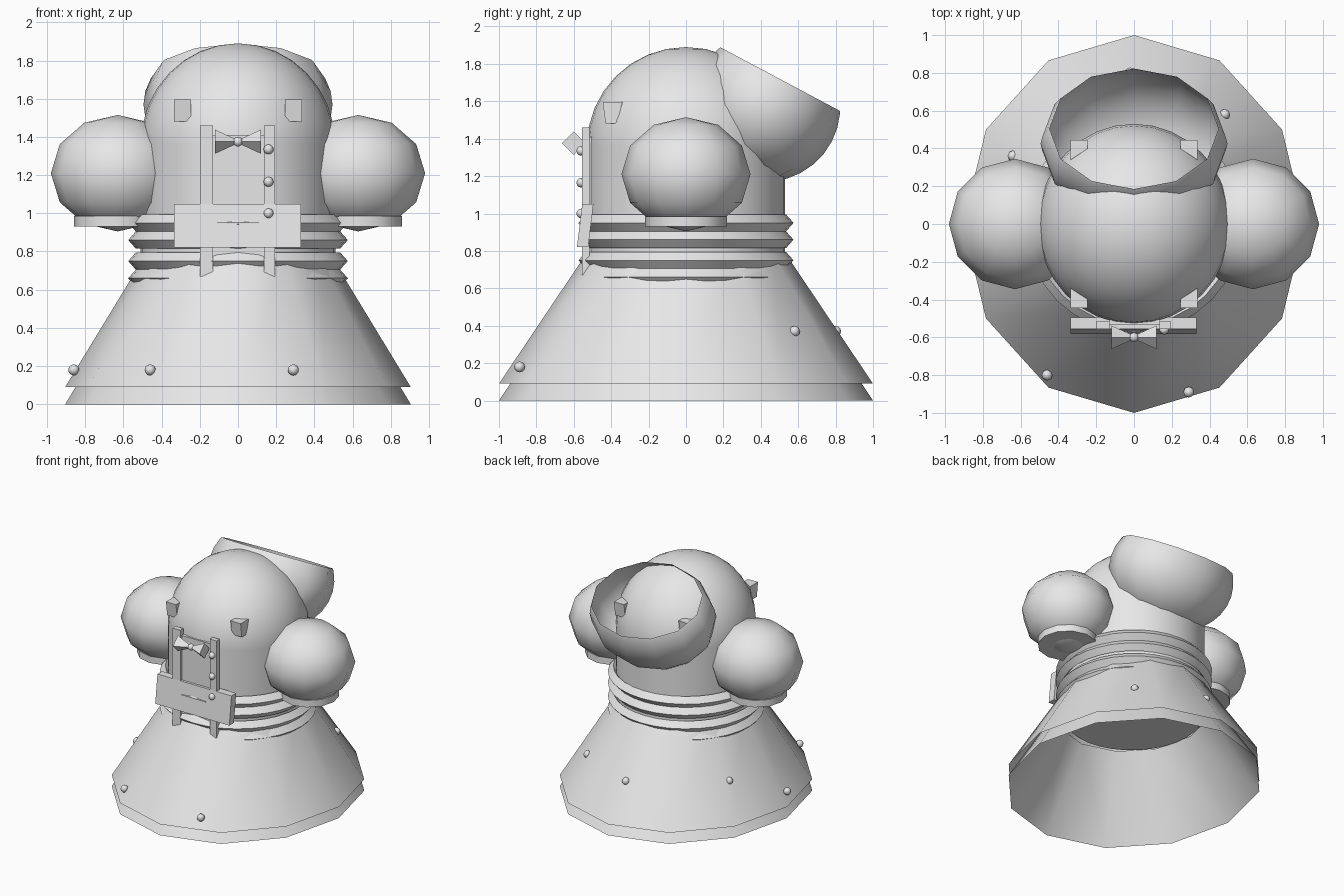
import bpy, bmesh, math
from mathutils import Matrix, Vector

if "Cube" in bpy.data.objects:
    bpy.data.objects.remove(bpy.data.objects["Cube"])

grey = bpy.data.materials.new("plain grey")
grey.use_nodes = True
grey.diffuse_color = (0.8, 0.8, 0.8, 1)
grey.node_tree.nodes["Principled BSDF"].inputs["Base Color"].default_value = (0.8, 0.8, 0.8, 1)


def finish(name, bm, smooth=None):
    """Turn a bmesh into a named object, optionally smooth below an angle."""
    bmesh.ops.recalc_face_normals(bm, faces=bm.faces)
    mesh = bpy.data.meshes.new(name)
    bm.to_mesh(mesh)
    bm.free()
    mesh.materials.append(grey)
    ob = bpy.data.objects.new(name, mesh)
    bpy.context.collection.objects.link(ob)
    if smooth:
        bpy.ops.object.select_all(action='DESELECT')
        ob.select_set(True)
        bpy.context.view_layer.objects.active = ob
        bpy.ops.object.shade_smooth_by_angle(angle=math.radians(smooth))
    return ob


def lathe(name, profile, segments, scale=(1, 1), smooth=40, closed=False, caps=()):
    """Revolve (radius, z) points about z; caps lists profile indices to fill."""
    bm = bmesh.new()
    rings = []
    for r, z in profile:
        angles = [math.tau * i / segments for i in range(segments)]
        rings.append([bm.verts.new((r * scale[0] * math.cos(a), r * scale[1] * math.sin(a), z))
                      for a in angles])
    pairs = list(zip(rings, rings[1:])) + ([(rings[-1], rings[0])] if closed else [])
    for low, high in pairs:
        for i in range(segments):
            j = (i + 1) % segments
            bm.faces.new((low[i], low[j], high[j], high[i]))
    for c in caps:
        bm.faces.new(rings[c])
    return finish(name, bm, smooth)


def ball(name, centre, radii, segments=8, rings=6, smooth=80):
    bm = bmesh.new()
    bmesh.ops.create_uvsphere(bm, u_segments=segments, v_segments=rings, radius=1,
                              matrix=Matrix.Translation(centre) @ Matrix.Diagonal((*radii, 1)))
    return finish(name, bm, smooth)


def box(name, xs, ys, zs, tilt=0):
    """Box from ranges; tilt shears the bottom towards the front."""
    bm = bmesh.new()
    bmesh.ops.create_cube(bm, size=1)
    for v in bm.verts:
        x, y, z = (r[int(c > 0)] for r, c in zip((xs, ys, zs), v.co))
        v.co = (x, y - (tilt if z == zs[0] else 0), z)
    return finish(name, bm)


# Flared skirt: outer cone over a slightly lower inner cone
skirt_scale = (0.905, 1)
lathe("skirt_lining", [(1, 0), (0.6, 0.6)], 12, skirt_scale)
lathe("skirt", [(1, 0.09), (0.55, 0.76)], 12, skirt_scale)

# Neck column and domed head
lathe("neck", [(0.52, 0.58), (0.52, 1.36)], 32, (0.98, 1.02), caps=(0, 1))
ball("head_dome", (0, 0, 1.36), (0.51, 0.53, 0.53), 32, 16)

# Stacked collar rings with a diamond section
for n, z in enumerate((0.95, 0.86, 0.75, 0.66)):
    lathe(f"collar_ring_{n + 1}", [(0.575, z), (0.535, z + 0.045), (0.495, z), (0.535, z - 0.045)],
          32, smooth=30, closed=True)

# Ears with a round pad beneath each
for side, s in (("left", 1), ("right", -1)):
    ball(f"{side}_ear", (0.63 * s, 0, 1.21), (0.35, 0.345, 0.305), 12, 6)
    pad = lathe(f"{side}_ear_pad", [(0.22, 0.93), (0.22, 0.985)], 12, caps=(0, 1))
    pad.location.x = 0.64 * s

# Open hood: sphere cut by a plane that leans backwards
bm = bmesh.new()
bmesh.ops.create_uvsphere(bm, u_segments=12, v_segments=16, radius=1)
bmesh.ops.bisect_plane(bm, geom=bm.verts[:] + bm.edges[:] + bm.faces[:],
                       plane_co=(0, 0, 0.42), plane_no=(0, 0, 1), clear_outer=True)
hood_frame = (Matrix.Translation((0, 0.425, 1.57))
              @ Matrix.Rotation(math.radians(-28), 4, 'X')
              @ Matrix.Diagonal((0.495, 0.4, 0.4, 1)))
bm.transform(hood_frame)
finish("hood", bm, 80)

# Wedge eyes, with a matching pair at the back of the head
for face, f in (("front", 1), ("back", -1)):
    for side, s in (("left", 1), ("right", -1)):
        bm = bmesh.new()
        bmesh.ops.create_cube(bm, size=1)
        for v in bm.verts:
            outer, back, top = (c > 0 for c in v.co)
            y = -0.445 if top else -0.43
            if back:
                y = (-0.34 if top else -0.37) if outer else -0.4
            v.co = ((0.335 if outer else 0.245) * s, y * f, 1.595 if top else 1.48)
        finish(f"{face}_{side}_eye", bm)

# Front panel: backing sheet, two braces, cross plate and slits
box("panel_sheet", (-0.13, 0.135), (-0.535, -0.5), (0.68, 1.41))
box("right_brace", (-0.2, -0.13), (-0.555, -0.515), (0.67, 1.46))
box("left_brace", (0.135, 0.195), (-0.555, -0.515), (0.67, 1.46))
box("cross_plate", (-0.335, 0.33), (-0.555, -0.495), (0.82, 1.05), tilt=0.028)
box("upper_slit", (-0.11, 0.11), (-0.575, -0.56), (0.945, 0.951))
box("lower_slit", (-0.1, 0.1), (-0.54, -0.53), (0.752, 0.758))

# Bow tie: two four-sided cones meeting at a knot
for side, s in (("left", 1), ("right", -1)):
    bm = bmesh.new()
    bmesh.ops.create_cone(bm, cap_ends=True, segments=4, radius1=0.008, radius2=0.063, depth=0.12)
    bm.transform(Matrix.Translation((0.06 * s, -0.6, 1.375))
                 @ Matrix.Rotation(math.pi / 2 * s, 4, 'Y'))
    finish(f"{side}_bow", bm)
ball("bow_knot", (0, -0.6, 1.375), (0.026,) * 3)

# Buttons down the left brace
for n, z in enumerate((1.335, 1.165, 1.0)):
    ball(f"button_{n + 1}", (0.16, -0.56, z), (0.026,) * 3)

# Studs scattered over the skirt
studs = [(-0.86, -0.07, 0.18), (-0.46, -0.8, 0.18), (0.29, -0.89, 0.18),
         (0.48, 0.58, 0.37), (-0.64, 0.36, 0.37), (-0.02, 0.8, 0.37)]
for n, p in enumerate(studs):
    ball(f"skirt_stud_{n + 1}", p, (0.029,) * 3)
